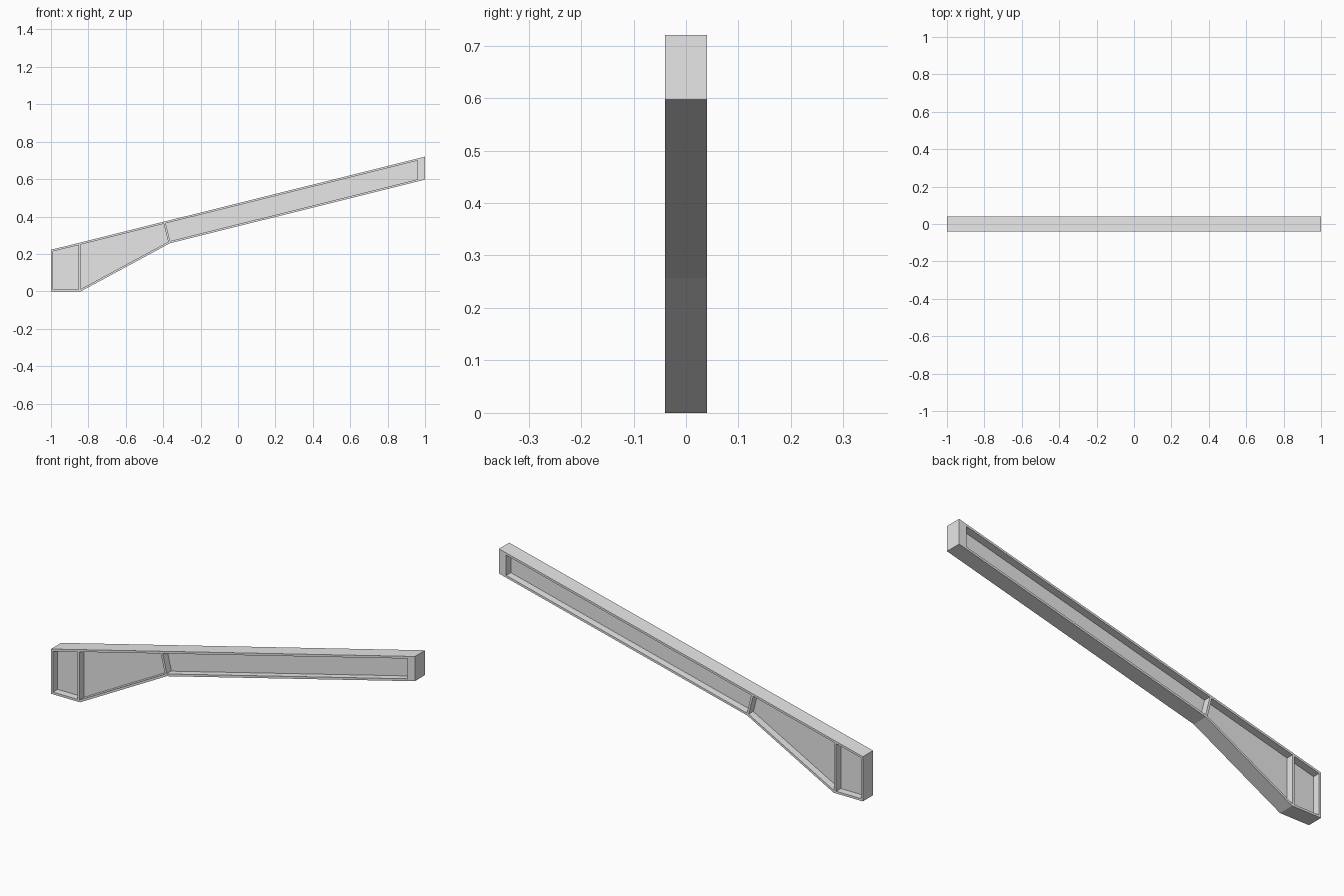
import bpy
from mathutils import Vector

default_cube = bpy.data.objects.get("Cube")
if default_cube:
    bpy.data.objects.remove(default_cube, do_unlink=True)

HALF_WIDTH = 0.04
HALF_WEB = 0.004
PLATE = 0.011

steel = bpy.data.materials.new("light_grey_steel")
steel.use_nodes = True
GREY = (0.8, 0.8, 0.8, 1)
steel.diffuse_color = GREY
steel.node_tree.nodes["Principled BSDF"].inputs["Base Color"].default_value = GREY


def prism(name, points, half):
    """Extrude a side profile (x, z) evenly to both sides of y = 0."""
    n = len(points)
    verts = [(p[0], y, p[1]) for y in (-half, half) for p in points]
    faces = [tuple(range(n)), tuple(reversed(range(n, 2 * n)))]
    faces += [(i, i + n, (i + 1) % n + n, (i + 1) % n) for i in range(n)]
    mesh = bpy.data.meshes.new(name)
    mesh.from_pydata(verts, [], faces)
    mesh.materials.append(steel)
    obj = bpy.data.objects.new(name, mesh)
    bpy.context.collection.objects.link(obj)
    return obj


def cross(a, b):
    return a.x * b.y - a.y * b.x


def meet(p, d, q, e):
    """Point where the line p + d meets the line q + e."""
    return p + d * (cross(q - p, e) / cross(d, e))


# Side profile, counter-clockwise from the lower outer corner
outer = [Vector(p) for p in ((-1, 0), (-0.84, 0), (-0.364, 0.257),
                             (1, 0.597), (1, 0.72), (-1, 0.222))]
names = ["base_plate", "haunch_flange", "lower_flange",
         "end_block", "upper_flange", "column_flange"]
thickness = [PLATE, PLATE, PLATE, 0.04, PLATE, PLATE]
count = len(outer)

# Inset every edge by its plate thickness
direction = [(outer[(i + 1) % count] - outer[i]).normalized() for i in range(count)]
start = [outer[i] + Vector((-d.y, d.x)) * thickness[i]
         for i, d in enumerate(direction)]
inner = [meet(start[i - 1], direction[i - 1], start[i], direction[i])
         for i in range(count)]

# Flanges around the rim, mitred at the corners
for i, name in enumerate(names):
    j = (i + 1) % count
    prism(name, [outer[i], outer[j], inner[j], inner[i]], HALF_WIDTH)

# Thin web filling the rim
prism("web", inner, HALF_WEB)

# Upright stiffener above the foot of the haunch
top, slope = inner[5], direction[4]
up = Vector((0, 1))
right_foot = inner[1]
left_foot = right_foot - Vector((PLATE, 0))
prism("column_stiffener",
      [left_foot, right_foot, meet(right_foot, up, top, slope),
       meet(left_foot, up, top, slope)], HALF_WIDTH)

# Stiffener square to the upper flange at the end of the haunch
knee = inner[2]
normal = Vector((-slope.y, slope.x))
side = slope * (PLATE / 2)
left, right = knee + side, knee - side
foot_a = meet(right, normal, knee, direction[1])
foot_b = meet(left, normal, knee, direction[2])
prism("haunch_stiffener",
      [foot_a, knee, foot_b, meet(left, normal, top, slope),
       meet(right, normal, top, slope)], HALF_WIDTH)
